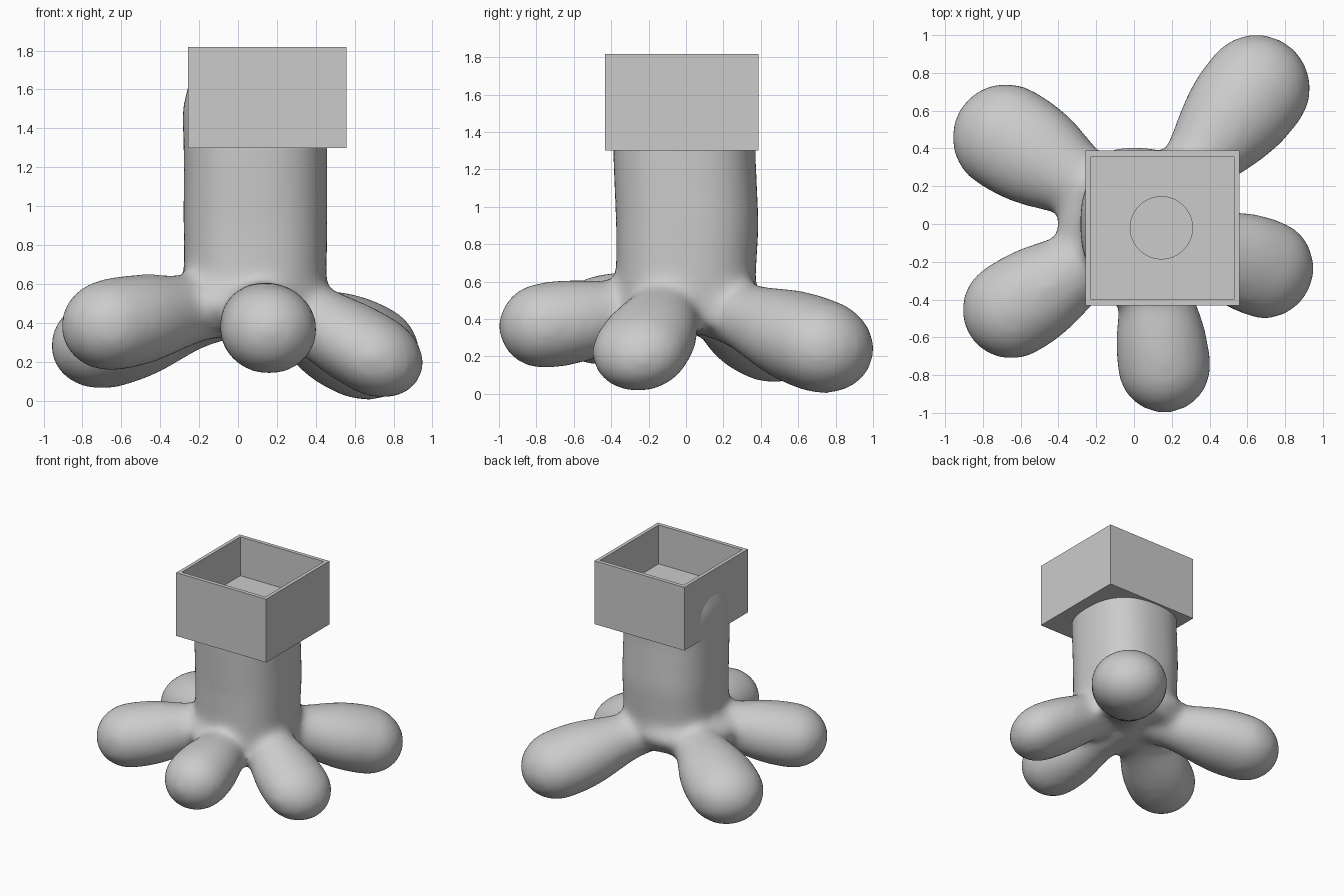
import bpy, bmesh
from math import cos, sin, tau, copysign
from mathutils import Vector, Matrix

if "Cube" in bpy.data.objects:
    bpy.data.objects.remove(bpy.data.objects["Cube"])

grey = bpy.data.materials.new("plain grey")
grey.use_nodes = True
grey.diffuse_color = (0.6, 0.6, 0.6, 1)
grey.node_tree.nodes["Principled BSDF"].inputs["Base Color"].default_value = (0.6, 0.6, 0.6, 1)


def add_object(name, bm):
    mesh = bpy.data.meshes.new(name)
    bm.to_mesh(mesh)
    bm.free()
    obj = bpy.data.objects.new(name, mesh)
    bpy.context.collection.objects.link(obj)
    mesh.materials.append(grey)
    return obj


def place(center, size):
    return Matrix.Translation(center) @ Matrix.Diagonal((*size, 1))


def box(name, center, size):
    bm = bmesh.new()
    bmesh.ops.create_cube(bm, size=1, matrix=place(center, size))
    return add_object(name, bm)


def cylinder(name, center, radius, height):
    bm = bmesh.new()
    bmesh.ops.create_cone(bm, cap_ends=True, segments=48, radius1=radius,
                          radius2=radius, depth=height, matrix=Matrix.Translation(center))
    return add_object(name, bm)


def cut(obj, cutter):
    mod = obj.modifiers.new("cut", "BOOLEAN")
    mod.operation = "DIFFERENCE"
    mod.solver = "EXACT"
    mod.object = cutter


def bake(obj):
    bpy.context.view_layer.update()
    graph = bpy.context.evaluated_depsgraph_get()
    mesh = bpy.data.meshes.new_from_object(obj.evaluated_get(graph))
    obj.modifiers.clear()
    obj.data = mesh


def squircle(power, angle):
    """Point of a rounded-square section with unit half width."""
    return [copysign(abs(v) ** (2 / power), v) for v in (cos(angle), sin(angle))]


# Trunk: rounded-square rings lofted upward
SIDES = 64
trunk_rings = [  # height, centre x and y, half widths
    (0.36, 0.09, -0.01, 0.36, 0.365),
    (0.90, 0.09, 0.008, 0.371, 0.382),
    (1.30, 0.09, -0.01, 0.370, 0.381),
    (1.50, 0.087, 0.005, 0.375, 0.390),
    (1.72, 0.10, 0.0, 0.33, 0.34),
]
bm = bmesh.new()
rings = []
for z, cx, cy, rx, ry in trunk_rings:
    section = [squircle(2.45, tau * i / SIDES) for i in range(SIDES)]
    rings.append([bm.verts.new((cx + rx * u, cy + ry * v, z)) for u, v in section])
for low, high in zip(rings, rings[1:]):
    for i in range(SIDES):
        j = (i + 1) % SIDES
        bm.faces.new((low[i], low[j], high[j], high[i]))
bm.faces.new(rings[0][::-1])
bm.faces.new(rings[-1])

# Web that joins the feet around the base of the trunk
bmesh.ops.create_icosphere(bm, subdivisions=4, radius=1,
                           matrix=place((0, -0.01, 0.5), (0.41, 0.43, 0.165)))

# Five swollen feet, each a chain of flattened balls along its axis
feet = [  # root height, bulb centre, width radius, height radius
    (0.53, (0.65, 0.72, 0.255), 0.28, 0.243),
    (0.60, (0.70, -0.24, 0.235), 0.258, 0.20),
    (0.47, (0.16, -0.755, 0.365), 0.24, 0.222),
    (0.53, (-0.65, -0.455, 0.39), 0.255, 0.23),
    (0.53, (-0.68, 0.46, 0.30), 0.28, 0.23),
]
NECK = 0.165
GROW = 0.012   # makes up for the shrinkage of the smoothing
STEPS = 20
for root_z, center, width, height in feet:
    root = Vector((0.07, 0, root_z))
    axis = Vector(center) - root
    turn = axis.to_track_quat("X", "Z").to_matrix().to_4x4()
    for i in range(STEPS + 1):
        t = i / STEPS
        s = min(max((t - 0.35) / 0.57, 0), 1)
        s = s * s * (3 - 2 * s)
        w = NECK + (width - NECK) * s + GROW
        h = NECK + (height - NECK) * s + GROW
        matrix = Matrix.Translation(root + axis * t) @ turn @ Matrix.Diagonal((w, w, h, 1))
        bmesh.ops.create_icosphere(bm, subdivisions=3, radius=1, matrix=matrix)

# Fuse and relax everything into one body
body = add_object("footed_trunk", bm)
remesh = body.modifiers.new("fuse", "REMESH")
remesh.mode = "VOXEL"
remesh.voxel_size = 0.025
smooth = body.modifiers.new("relax", "SMOOTH")
smooth.factor = 0.5
smooth.iterations = 34
bake(body)

# Square open tray with a round hole in its floor
MID = Vector((0.15, -0.022, 0))
HOLE = Vector((0.145, -0.02, 0))
tray = box("square_tray", MID + Vector((0, 0, 1.559)), (0.815, 0.82, 0.518))


def hollow(obj, margin):
    """Cut the tray cavity and the drain hole, enlarged by a margin."""
    side = 0.757 + 2 * margin
    floor = 1.5 - margin
    cavity = box("cavity_cutter", MID + Vector((0, 0, floor + 0.5)), (side, side, 1))
    drain = cylinder("drain_cutter", HOLE + Vector((0, 0, 1.79 - margin)), 0.165 + margin, 1)
    for cutter in (cavity, drain):
        cutter.hide_render = True
        cut(obj, cutter)
    bake(obj)
    for cutter in (cavity, drain):
        bpy.data.objects.remove(cutter)


hollow(tray, 0)
hollow(body, 0.01)

# Smooth shading with sharp cut edges
for obj in (body, tray):
    bpy.ops.object.select_all(action="DESELECT")
    obj.select_set(True)
    bpy.context.view_layer.objects.active = obj
    bpy.ops.object.shade_smooth_by_angle(angle=0.6)
